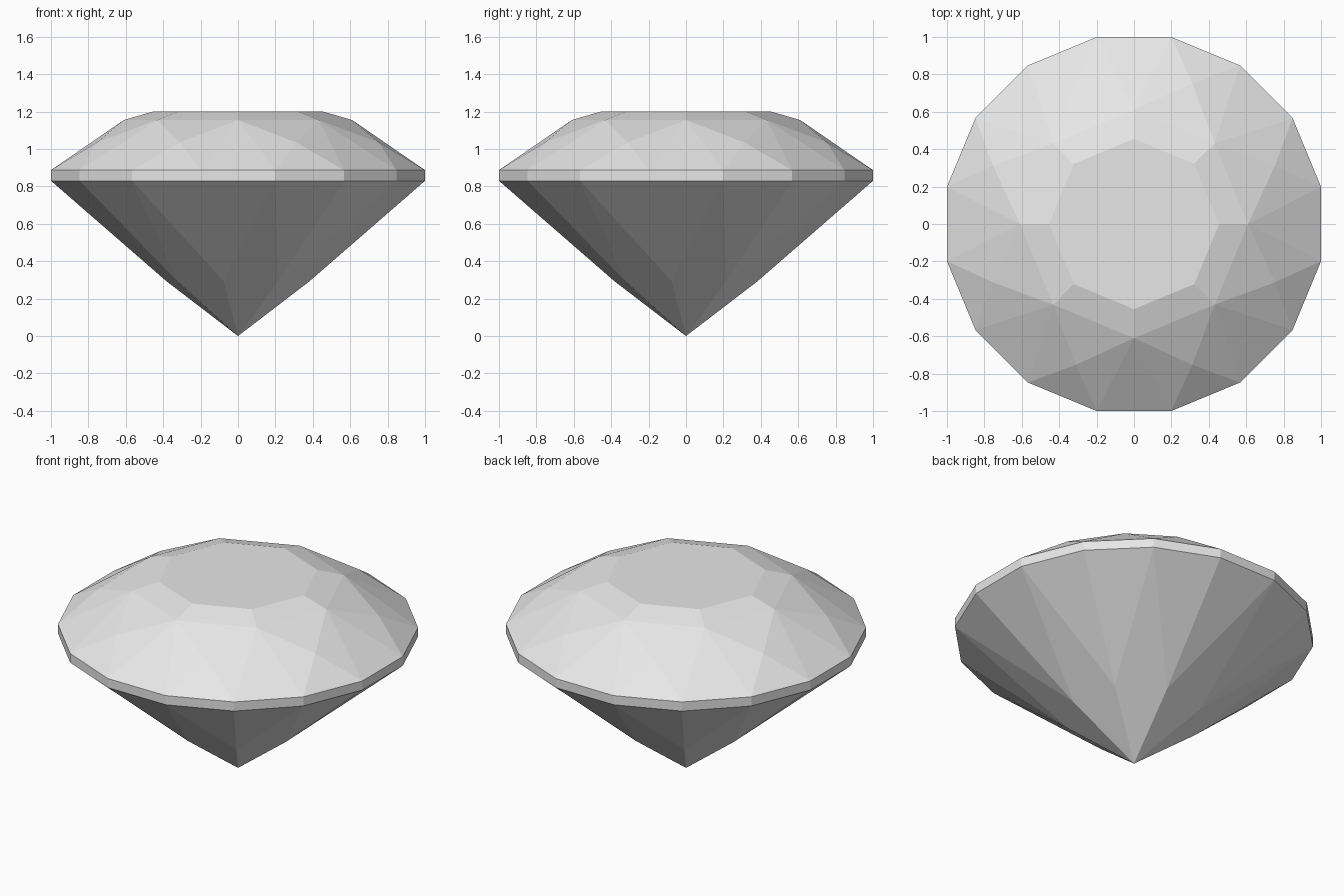
import bpy, bmesh
from math import cos, sin, pi

cube = bpy.data.objects.get("Cube")
if cube:
    bpy.data.objects.remove(cube, do_unlink=True)

SIDES = 8
STEP = 2 * pi / SIDES
GIRDLE_RADIUS = 1 / cos(STEP / 4)

bm = bmesh.new()


def ring(count, radius, z, turn=0.0):
    """Circle of vertices; turn is the start angle in steps of one main facet."""
    angles = [turn * STEP + i * 2 * pi / count for i in range(count)]
    return [bm.verts.new((radius * cos(a), radius * sin(a), z)) for a in angles]


# Rings from the bottom point to the flat top
culet = bm.verts.new((0, 0, 0))
lower = ring(SIDES, 0.39, 0.293, -0.25)
girdle_low = ring(2 * SIDES, GIRDLE_RADIUS, 0.83, 0.25)
girdle_top = ring(2 * SIDES, GIRDLE_RADIUS, 0.887, 0.25)
middle = ring(SIDES, 0.815, 1.035, 0.5)
shoulder = ring(SIDES, 0.61, 1.155)
table = ring(SIDES, 0.455, 1.2)

face = bm.faces.new
for k in range(SIDES):
    n = (k + 1) % SIDES
    a, b, c = 2 * k - 1, 2 * k, 2 * k + 1

    # Pavilion: one kite and two half facets
    face((culet, lower[n], girdle_low[b], lower[k]))
    face((lower[k], girdle_low[b], girdle_low[a]))
    face((lower[n], girdle_low[c], girdle_low[b]))

    # Girdle band
    for i, j in ((a, b), (b, c)):
        face((girdle_low[i], girdle_low[j], girdle_top[j], girdle_top[i]))

    # Crown facets around each middle point
    face((shoulder[k], girdle_top[a], girdle_top[b]))
    face((shoulder[k], girdle_top[b], middle[k]))
    face((middle[k], girdle_top[b], girdle_top[c]))
    face((middle[k], girdle_top[c], shoulder[n]))
    face((shoulder[k], middle[k], shoulder[n]))

    # Bevel up to the table
    face((shoulder[k], shoulder[n], table[n], table[k]))

# Flat table
face(table)
bmesh.ops.recalc_face_normals(bm, faces=bm.faces)

mesh = bpy.data.meshes.new("cut_gem")
bm.to_mesh(mesh)
bm.free()

# Plain pale grey
color = (0.8, 0.8, 0.8, 1)
grey = bpy.data.materials.new("pale_grey")
grey.use_nodes = True
grey.diffuse_color = color
grey.node_tree.nodes["Principled BSDF"].inputs["Base Color"].default_value = color
mesh.materials.append(grey)

gem = bpy.data.objects.new("cut_gem", mesh)
bpy.context.collection.objects.link(gem)
